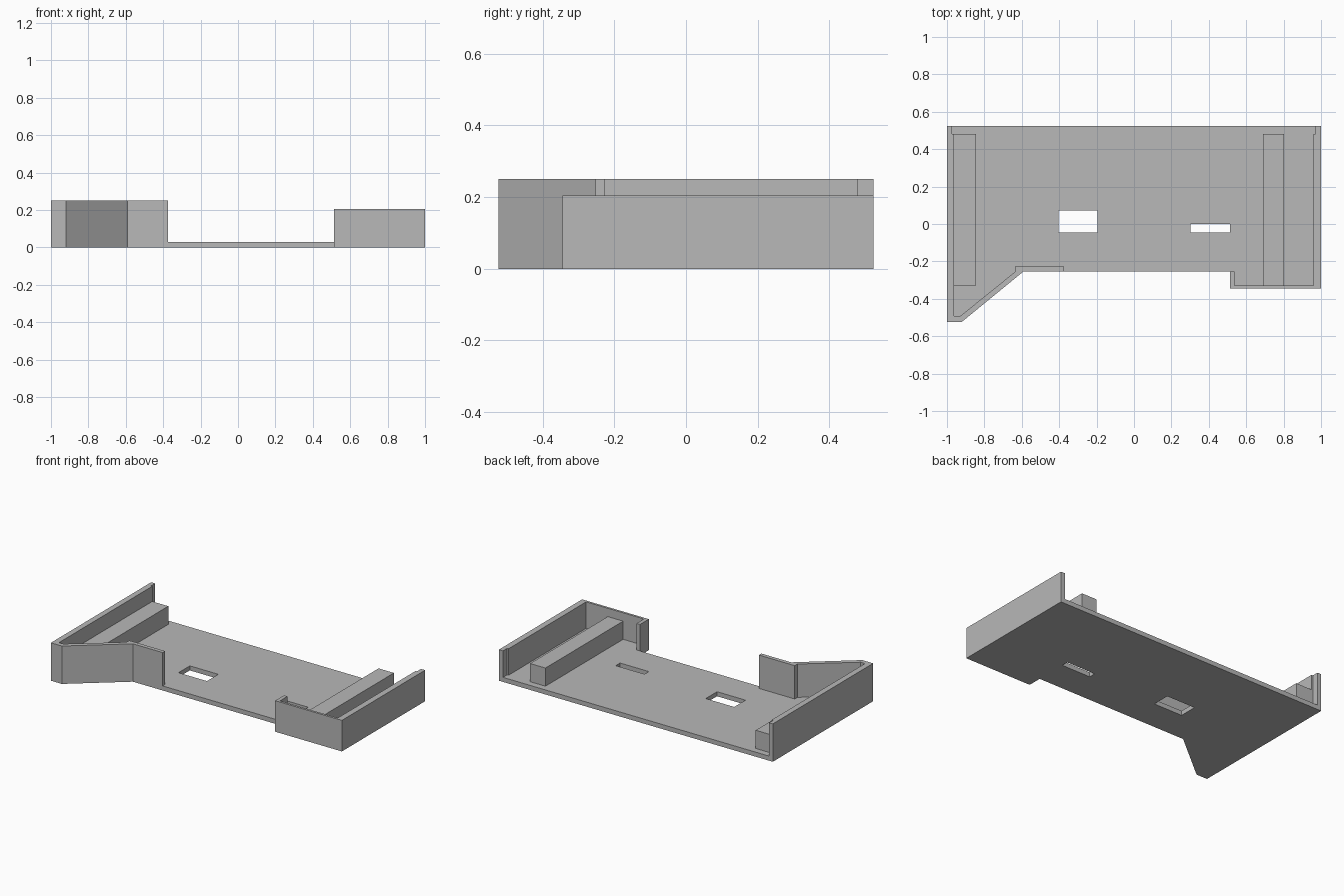
import bpy
import bmesh

cube = bpy.data.objects.get("Cube")
if cube:
    bpy.data.objects.remove(cube, do_unlink=True)

grey = bpy.data.materials.new("plain grey")
grey.use_nodes = True
grey.diffuse_color = (0.48, 0.48, 0.48, 1)
grey.node_tree.nodes["Principled BSDF"].inputs["Base Color"].default_value = (0.48, 0.48, 0.48, 1)

FLOOR = 0.03
BACK = 0.523
RECESS = 0.48


def prism(name, outline, z0, z1):
    """Extrude a flat outline from z0 up to z1."""
    bm = bmesh.new()
    face = bm.faces.new([bm.verts.new((x, y, z0)) for x, y in outline])
    result = bmesh.ops.extrude_face_region(bm, geom=[face])
    for v in result["geom"]:
        if isinstance(v, bmesh.types.BMVert):
            v.co.z = z1
    bmesh.ops.recalc_face_normals(bm, faces=bm.faces)
    mesh = bpy.data.meshes.new(name)
    bm.to_mesh(mesh)
    bm.free()
    mesh.materials.append(grey)
    obj = bpy.data.objects.new(name, mesh)
    bpy.context.collection.objects.link(obj)
    return obj


def block(name, x0, x1, y0, y1, z0, z1):
    return prism(name, [(x0, y0), (x1, y0), (x1, y1), (x0, y1)], z0, z1)


# Floor plate with its two rectangular slots
floor = prism("floor_plate", [
    (-1, BACK), (-1, -BACK), (-0.92, -BACK), (-0.59, -0.253), (0.513, -0.253),
    (0.513, -0.345), (1, -0.345), (1, BACK)], 0, FLOOR)
slots = {"wide_slot": (-0.403, -0.195, -0.045, 0.073),
         "narrow_slot": (0.303, 0.513, -0.045, 0.0)}
for name, (x0, x1, y0, y1) in slots.items():
    cutter = block(name + "_cutter", x0, x1, y0, y1, -0.1, 0.1)
    cutter.hide_render = True
    mod = floor.modifiers.new(name, 'BOOLEAN')
    mod.operation = 'DIFFERENCE'
    mod.solver = 'EXACT'
    mod.object = cutter
    bpy.context.view_layer.objects.active = floor
    bpy.ops.object.modifier_apply(modifier=mod.name)
    bpy.data.objects.remove(cutter, do_unlink=True)

# Tall wall: side, slanted corner and short front return
prism("tall_wall", [
    (-1, BACK), (-1, -BACK), (-0.92, -BACK), (-0.59, -0.253), (-0.373, -0.253),
    (-0.373, -0.227), (-0.635, -0.227), (-0.635, -0.255), (-0.93, -0.493),
    (-0.962, -0.493), (-0.962, RECESS), (-0.972, RECESS), (-0.972, BACK)], FLOOR, 0.25)

# Low wall: side, front and small inward lip
prism("low_wall", [
    (1, BACK), (1, -0.345), (0.513, -0.345), (0.513, -0.253), (0.538, -0.253),
    (0.538, -0.33), (0.96, -0.33), (0.96, RECESS), (0.97, RECESS), (0.97, BACK)],
    FLOOR, 0.205)

# Support rails
block("right_rail", -0.962, -0.845, -0.328, RECESS, FLOOR, 0.15)
block("left_rail", 0.69, 0.802, -0.33, RECESS, FLOOR, 0.15)
